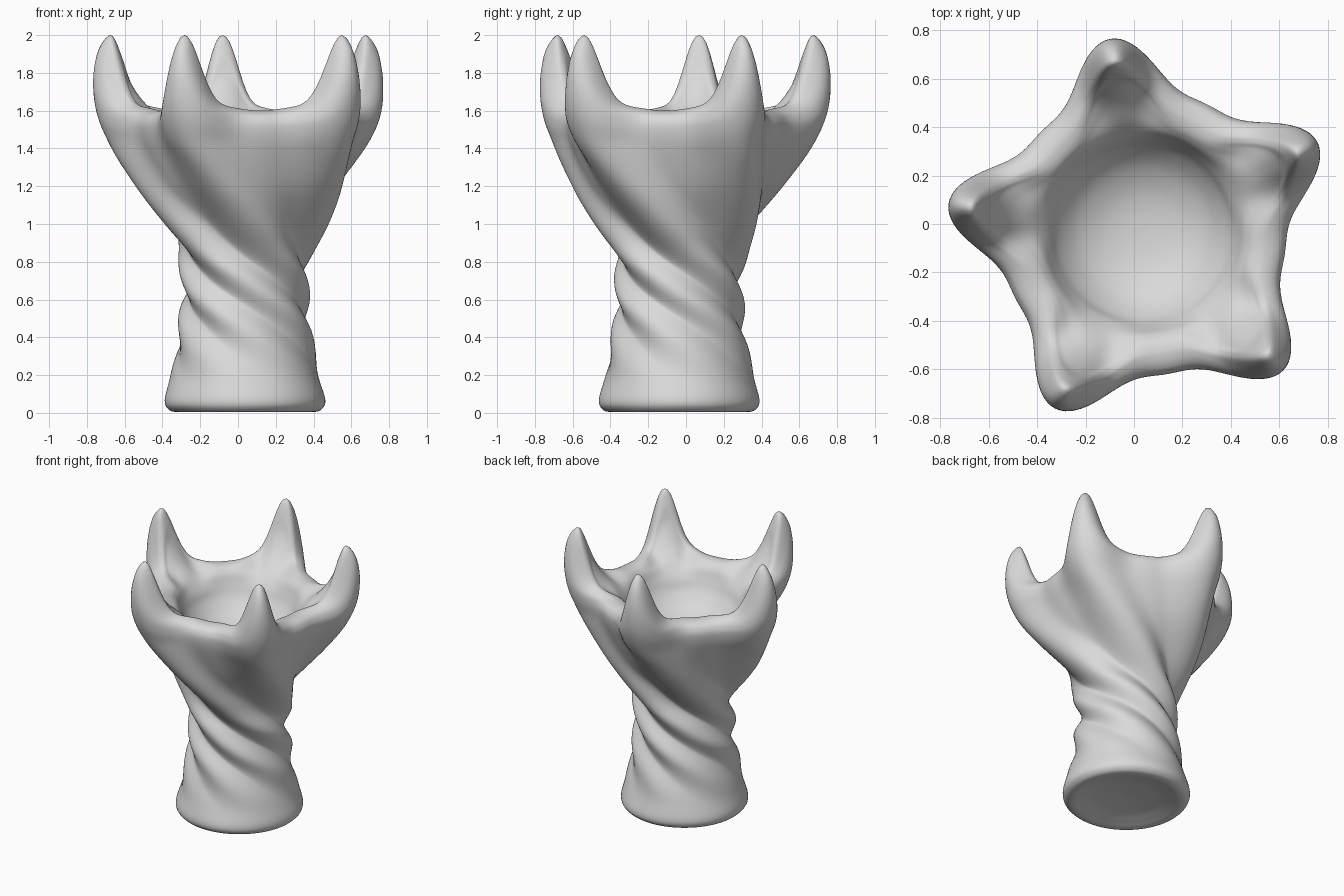
import bpy
import bmesh
from math import cos, sin, exp, radians, degrees, pi

cube = bpy.data.objects.get("Cube")
if cube:
    bpy.data.objects.remove(cube)

PRONGS = 5
COLUMNS = 240
STEPS = 5
FIRST_PRONG = radians(27.5)
AXIS_X, AXIS_Y = 0.037, -0.036

# Hollow underside and twisted stem: ridge radius, groove radius, height, twist
stem = [
    (0, 0, 0.05, 228),
    (0.2, 0.2, 0.038, 228),
    (0.3, 0.3, 0.018, 228),
    (0.36, 0.36, 0.005, 228),
    (0.405, 0.405, 0.018, 228),
    (0.425, 0.425, 0.07, 227),
    (0.395, 0.385, 0.2, 218),
    (0.365, 0.33, 0.4, 179),
    (0.35, 0.305, 0.55, 140),
    (0.345, 0.297, 0.7, 97),
    (0.37, 0.305, 0.85, 57),
    (0.45, 0.365, 1.0, 32),
    (0.58, 0.48, 1.2, 12),
    (0.71, 0.565, 1.4, 2),
]
# Prongs and rim: radius at prong, radius between, height at prong, height between
crown = [
    (0.79, 0.592, 1.58, 1.51),
    (0.812, 0.58, 1.76, 1.565),
    (0.785, 0.55, 1.92, 1.59),
    (0.718, 0.51, 2.0, 1.6),
    (0.67, 0.48, 1.91, 1.598),
    (0.63, 0.455, 1.78, 1.59),
    (0.555, 0.435, 1.66, 1.575),
    (0.455, 0.413, 1.565, 1.545),
]
# Round bowl: radius, height
bowl = [(0.388, 1.485), (0.35, 1.41), (0.28, 1.335),
        (0.19, 1.285), (0.1, 1.262), (0, 1.255)]

# Common form: ridge radius, groove radius, ridge height, groove height, twist
keys = [(a, b, z, z, t) for a, b, z, t in stem]
keys += [row + (0,) for row in crown]
keys += [(r, r, z, z, 0) for r, z in bowl]


def spline(points, steps):
    """Smooth curve through points of any dimension."""
    padded = [points[0]] + points + [points[-1]]
    rows = []
    for quad in zip(padded, padded[1:], padded[2:], padded[3:]):
        for s in range(steps):
            t = s / steps
            rows.append([
                b + t / 2 * (c - a + t * (2 * a - 5 * b + 4 * c - d
                                          + t * (3 * (b - c) + d - a)))
                for a, b, c, d in zip(*quad)])
    rows.append(list(points[-1]))
    return rows


def ease(low, high, value):
    t = min(max((value - low) / (high - low), 0), 1)
    return t * t * (3 - 2 * t)


def surface_point(row, phi):
    """Point on the profile row at angle phi from a prong."""
    ridge, groove, ridge_z, groove_z, twist = row
    # Narrow grooves on the stem become narrow ridges at the crown
    swell = max((1 + cos(PRONGS * phi)) / 2, 0)
    wave = swell ** (0.8 + 1.2 * ease(0.9, 1.55, groove_z))
    # Rounded prong tip with a gentle sweep into the rim
    sector = 360 / PRONGS
    offset = (degrees(phi) + sector / 2) % sector - sector / 2
    peak = 0.9 * exp(-abs(offset / 8.2) ** 2.2) + 0.1 * swell
    r = groove + (ridge - groove) * wave
    z = groove_z + (ridge_z - groove_z) * peak
    angle = FIRST_PRONG + phi + radians(twist)
    return AXIS_X + r * cos(angle), AXIS_Y + r * sin(angle), z


# One continuous skin from the underside, over the prongs, into the bowl
bm = bmesh.new()
rings = [[bm.verts.new(surface_point(row, 2 * pi * j / COLUMNS))
          for j in range(COLUMNS)] for row in spline(keys, STEPS)]
for lower, upper in zip(rings, rings[1:]):
    for j in range(COLUMNS):
        k = (j + 1) % COLUMNS
        bm.faces.new((lower[j], lower[k], upper[k], upper[j]))
bmesh.ops.remove_doubles(bm, verts=bm.verts, dist=0.00001)
for face in bm.faces:
    face.smooth = True

mesh = bpy.data.meshes.new("twisted_pronged_holder")
bm.to_mesh(mesh)
bm.free()
holder = bpy.data.objects.new("twisted_pronged_holder", mesh)
bpy.context.collection.objects.link(holder)

# Plain grey finish
grey = bpy.data.materials.new("light_grey")
grey.use_nodes = True
colour = (0.7, 0.7, 0.7, 1)
grey.diffuse_color = colour
for node in grey.node_tree.nodes:
    if node.type == "BSDF_PRINCIPLED":
        node.inputs["Base Color"].default_value = colour
mesh.materials.append(grey)
